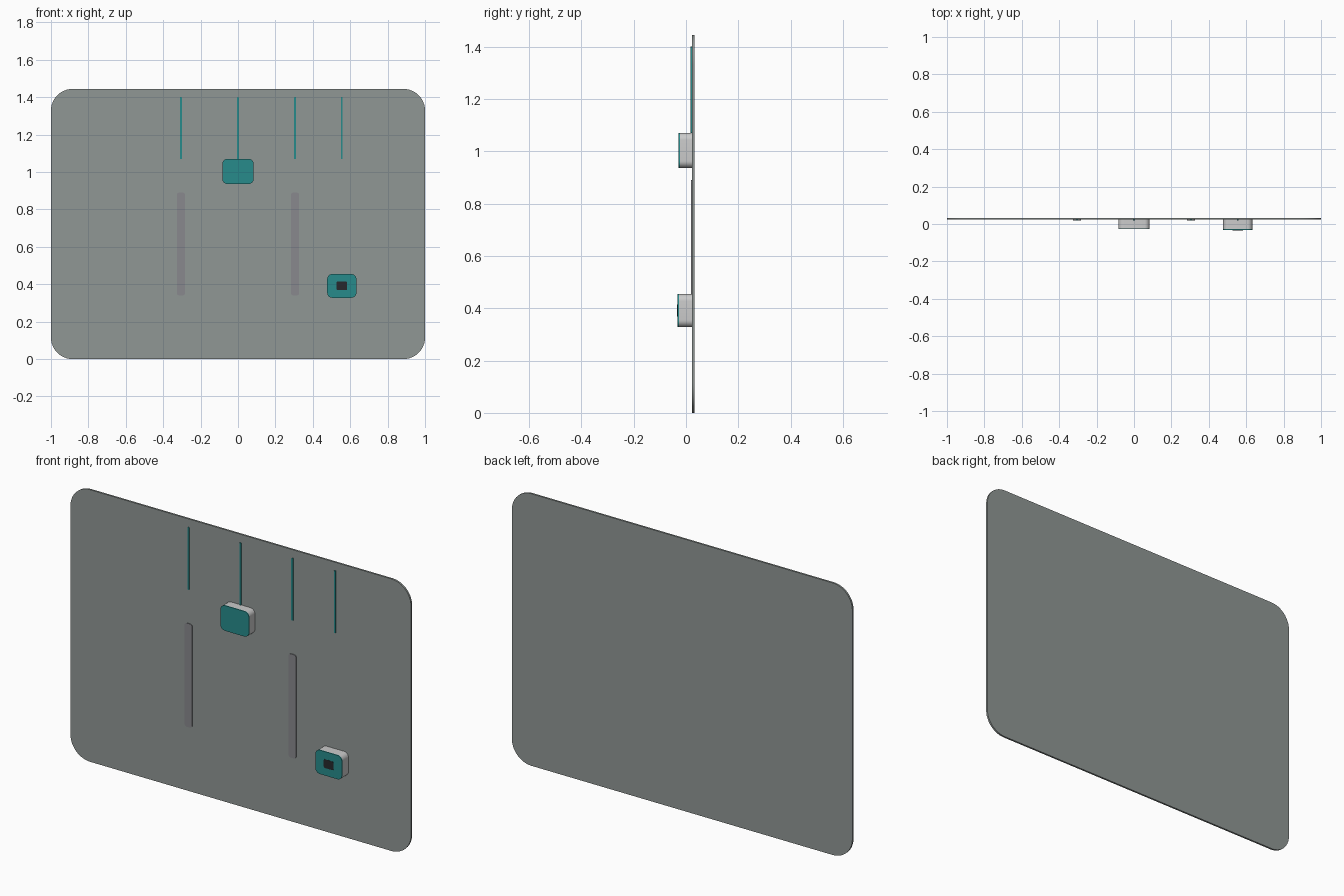
import bpy, bmesh, math

if "Cube" in bpy.data.objects:
    bpy.data.objects.remove(bpy.data.objects["Cube"])


def material(name, color):
    m = bpy.data.materials.new(name)
    m.diffuse_color = (*color, 1)
    m.use_nodes = True
    m.node_tree.nodes["Principled BSDF"].inputs["Base Color"].default_value = m.diffuse_color
    return m


TEAL = material("teal", (0.02, 0.26, 0.26))
DARK = material("dark", (0.02, 0.022, 0.025))
PANEL = material("panel_grey", (0.28, 0.31, 0.30))
STRIP = material("strip_grey", (0.25, 0.25, 0.27))


def slab(name, x, z, w, h, r, y_front, y_back, mat=None, seg=8):
    """Rounded rectangle in the xz plane, extruded along y."""
    bm = bmesh.new()
    front = []
    corners = [(1, 1, 0), (-1, 1, 90), (-1, -1, 180), (1, -1, 270)]
    for sx, sz, start in corners:
        cx, cz = x + sx * (w / 2 - r), z + sz * (h / 2 - r)
        for i in range(seg + 1):
            a = math.radians(start + 90 * i / seg)
            front.append(bm.verts.new((cx + r * math.cos(a), y_front, cz + r * math.sin(a))))
    face = bm.faces.new(front)
    ext = bmesh.ops.extrude_face_region(bm, geom=[face])
    for v in ext["geom"]:
        if isinstance(v, bmesh.types.BMVert):
            v.co.y = y_back
    bmesh.ops.recalc_face_normals(bm, faces=bm.faces)
    mesh = bpy.data.meshes.new(name)
    bm.to_mesh(mesh)
    bm.free()
    obj = bpy.data.objects.new(name, mesh)
    bpy.context.collection.objects.link(obj)
    if mat:
        mesh.materials.append(mat)
    bpy.ops.object.select_all(action="DESELECT")
    obj.select_set(True)
    bpy.context.view_layer.objects.active = obj
    bpy.ops.object.shade_smooth_by_angle(angle=math.radians(35))
    return obj


Y_FACE = 0.023   # front face of the backing panel

# Backing panel
slab("back_panel", 0, 0.722, 2.0, 1.444, 0.115, Y_FACE, 0.033, PANEL, 12)

# Two raised vertical strips
for side, x in (("left", -0.305), ("right", 0.305)):
    slab(f"strip_{side}", x, 0.615, 0.044, 0.55, 0.013, 0.019, Y_FACE + 0.001, STRIP)

# Thin teal lines along the top
for i, x in enumerate((-0.305, 0.0, 0.305, 0.555)):
    slab(f"line_{i + 1}", x, 1.235, 0.010, 0.33, 0.002, 0.018, Y_FACE + 0.001, TEAL, 2)

# Upper block and lower block: grey body with a thin teal cap
for name, x, z, w, h, y in (("upper", 0, 1.003, 0.167, 0.134, -0.028),
                            ("lower", 0.555, 0.391, 0.156, 0.127, -0.0325)):
    slab(f"{name}_block", x, z, w, h, 0.027, y + 0.005, Y_FACE + 0.001)
    slab(f"{name}_block_cap", x, z, w, h, 0.027, y, y + 0.005, TEAL)

# Dark window on the lower block
slab("dark_window", 0.555, 0.391, 0.056, 0.046, 0.006, -0.0335, -0.031, DARK, 4)
